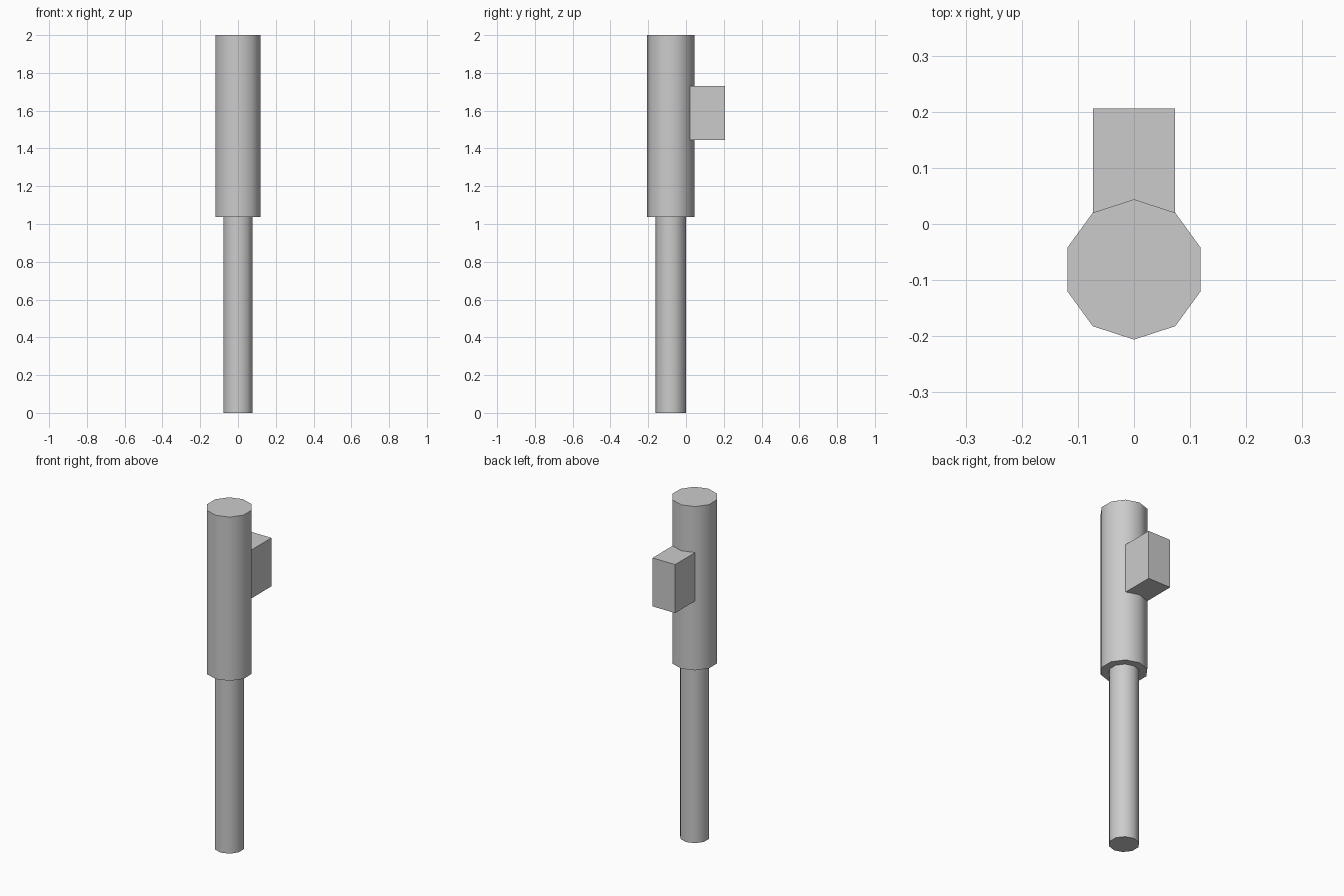
import bpy, bmesh, math

if "Cube" in bpy.data.objects:
    bpy.data.objects.remove(bpy.data.objects["Cube"])

SIDES = 10
CY = -0.081          # axis of the body in y
R_BODY, R_SHAFT = 0.125, 0.081


def ring_points(r):
    # decagon with one corner pointing to +y
    return [(r * math.sin(2 * math.pi * i / SIDES),
             CY + r * math.cos(2 * math.pi * i / SIDES)) for i in range(SIDES)]


def finish(bm, name, smooth=False):
    bmesh.ops.recalc_face_normals(bm, faces=bm.faces)
    me = bpy.data.meshes.new(name)
    bm.to_mesh(me)
    bm.free()
    ob = bpy.data.objects.new(name, me)
    bpy.context.collection.objects.link(ob)
    if smooth:
        bpy.ops.object.select_all(action='DESELECT')
        ob.select_set(True)
        bpy.context.view_layer.objects.active = ob
        bpy.ops.object.shade_smooth_by_angle(angle=math.radians(40))
    return ob


# stepped handle: thin shaft below, thick body above
bm = bmesh.new()
profile = [(R_SHAFT, 0.0), (R_SHAFT, 1.037), (R_BODY, 1.037), (R_BODY, 2.0)]
rings = [[bm.verts.new((x, y, z)) for x, y in ring_points(r)] for r, z in profile]
for lo, hi in zip(rings, rings[1:]):
    for i in range(SIDES):
        j = (i + 1) % SIDES
        bm.faces.new((lo[i], lo[j], hi[j], hi[i]))
bm.faces.new(rings[0])
bm.faces.new(rings[-1])
finish(bm, "stepped_shaft", smooth=True)

# rear block, its inner side fitted to the two back facets of the body
bm = bmesh.new()
pts = ring_points(R_BODY)
left, peak, right = pts[-1], pts[0], pts[1]
outline = [left, peak, right, (right[0], 0.206), (left[0], 0.206)]
base = bm.faces.new([bm.verts.new((x, y, 1.445)) for x, y in outline])
ext = bmesh.ops.extrude_face_region(bm, geom=[base], use_keep_orig=True)
bmesh.ops.translate(bm, vec=(0, 0, 0.285),
                    verts=[g for g in ext["geom"] if isinstance(g, bmesh.types.BMVert)])
# drop the hidden faces that lie against the body
bm.normal_update()
hidden = [f for f in bm.faces if len(f.verts) == 4
          and any(abs(v.co.x) < 1e-5 for v in f.verts)]
bmesh.ops.delete(bm, geom=hidden, context='FACES_ONLY')
finish(bm, "rear_block")
